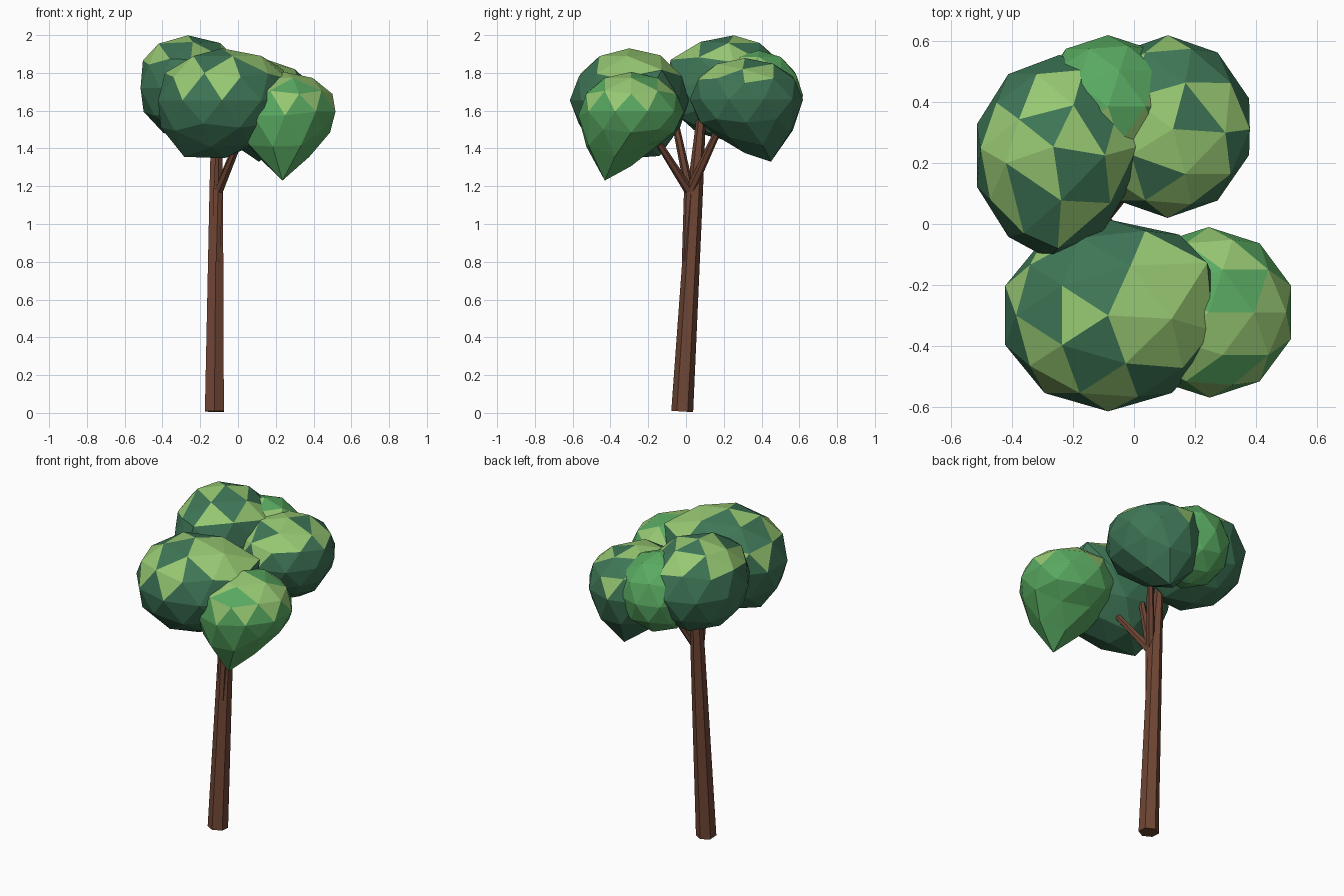
import bpy, bmesh, math, random
from mathutils import Vector

if "Cube" in bpy.data.objects:
    bpy.data.objects.remove(bpy.data.objects["Cube"], do_unlink=True)
random.seed(4)


def material(name, rgb):
    m = bpy.data.materials.new(name)
    m.use_nodes = True
    m.diffuse_color = (*rgb, 1)
    m.node_tree.nodes["Principled BSDF"].inputs["Base Color"].default_value = (*rgb, 1)
    return m


bark = material("brown bark", (0.16, 0.06, 0.035))
light = material("light leaf green", (0.31, 0.58, 0.17))
mid = material("mid leaf green", (0.10, 0.40, 0.12))
dark = material("dark leaf green", (0.048, 0.18, 0.093))


def finish(name, bm, mats):
    bmesh.ops.recalc_face_normals(bm, faces=bm.faces)
    mesh = bpy.data.meshes.new(name)
    bm.to_mesh(mesh)
    bm.free()
    for m in mats:
        mesh.materials.append(m)
    ob = bpy.data.objects.new(name, mesh)
    bpy.context.collection.objects.link(ob)
    return ob


def limb(name, path, radii, sides=6):
    """Tapered faceted tube along a path."""
    bm = bmesh.new()
    rings = []
    for i, (p, r) in enumerate(zip(path, radii)):
        ahead = Vector(path[min(i + 1, len(path) - 1)])
        behind = Vector(path[max(i - 1, 0)])
        turn = Vector((0, 0, 1)).rotation_difference(ahead - behind)
        ring = []
        for k in range(sides):
            a = math.tau * (k + 0.5) / sides
            ring.append(bm.verts.new(Vector(p) + turn @ Vector((r * math.cos(a), r * math.sin(a), 0))))
        rings.append(ring)
    for low, high in zip(rings, rings[1:]):
        for k in range(sides):
            n = (k + 1) % sides
            bm.faces.new((low[k], low[n], high[n], high[k]))
    bm.faces.new(rings[0])
    bm.faces.new(rings[-1])
    return finish(name, bm, [bark])


def foliage(name, centre, size, base, share, pulls=()):
    """Faceted leaf clump with sunny upper faces; each pull drags the nearest corner outwards."""
    bm = bmesh.new()
    bmesh.ops.create_icosphere(bm, subdivisions=2, radius=1)
    for v in bm.verts:
        v.co = Vector(centre) + Vector([c * s for c, s in zip(v.co, size)])
    for goal in map(Vector, pulls):
        start = min((v.co for v in bm.verts), key=lambda c: (c - goal).length).copy()
        for v in bm.verts:
            v.co += (goal - start) * max(0, 1 - (v.co - start).length / 0.26)
    bm.normal_update()
    for f in bm.faces:
        chance = share - 0.3 * f.normal.y
        f.material_index = int(f.normal.z > 0.36 and random.random() < chance)
    return finish(name, bm, [base, light])


# Trunk and branches
limb("trunk", [(-.125, -.02, .008), (-.115, .05, 1.2), (-.12, .085, 1.62)], [.058, .041, .022])
limb("side_stem", [(-.115, .0, .8), (-.105, .018, 1.2)], [.022, .028])
fork = (-.105, .02, 1.17)
for name, end in (("front_branch", (.0, -.14, 1.42)),
                  ("upper_front_branch", (-.1, -.06, 1.55)),
                  ("back_branch", (.04, .19, 1.54))):
    limb(name, [fork, end], [.026, .018])

# Leaf clumps
foliage("back_right_foliage", (-.245, .225, 1.72), (.285, .33, .28), dark, .62,
        [(-.42, .2, 1.955), (-.25, -.08, 1.87), (.03, .2, 1.75)])
foliage("front_foliage", (-.085, -.30, 1.655), (.355, .315, .275), dark, .6,
        [(-.29, -.33, 1.36), (-.09, -.14, 1.36), (.24, -.11, 1.82), (.26, -.35, 1.77)])
foliage("back_left_foliage", (.11, .32, 1.66), (.28, .30, .235), dark, .55,
        [(.11, .45, 1.33), (.3, .3, 1.82)])
foliage("front_left_foliage", (.245, -.29, 1.595), (.285, .28, .21), mid, .75,
        [(.235, -.43, 1.23)])
foliage("small_back_foliage", (-.085, .385, 1.68), (.235, .235, .24), mid, .15)
